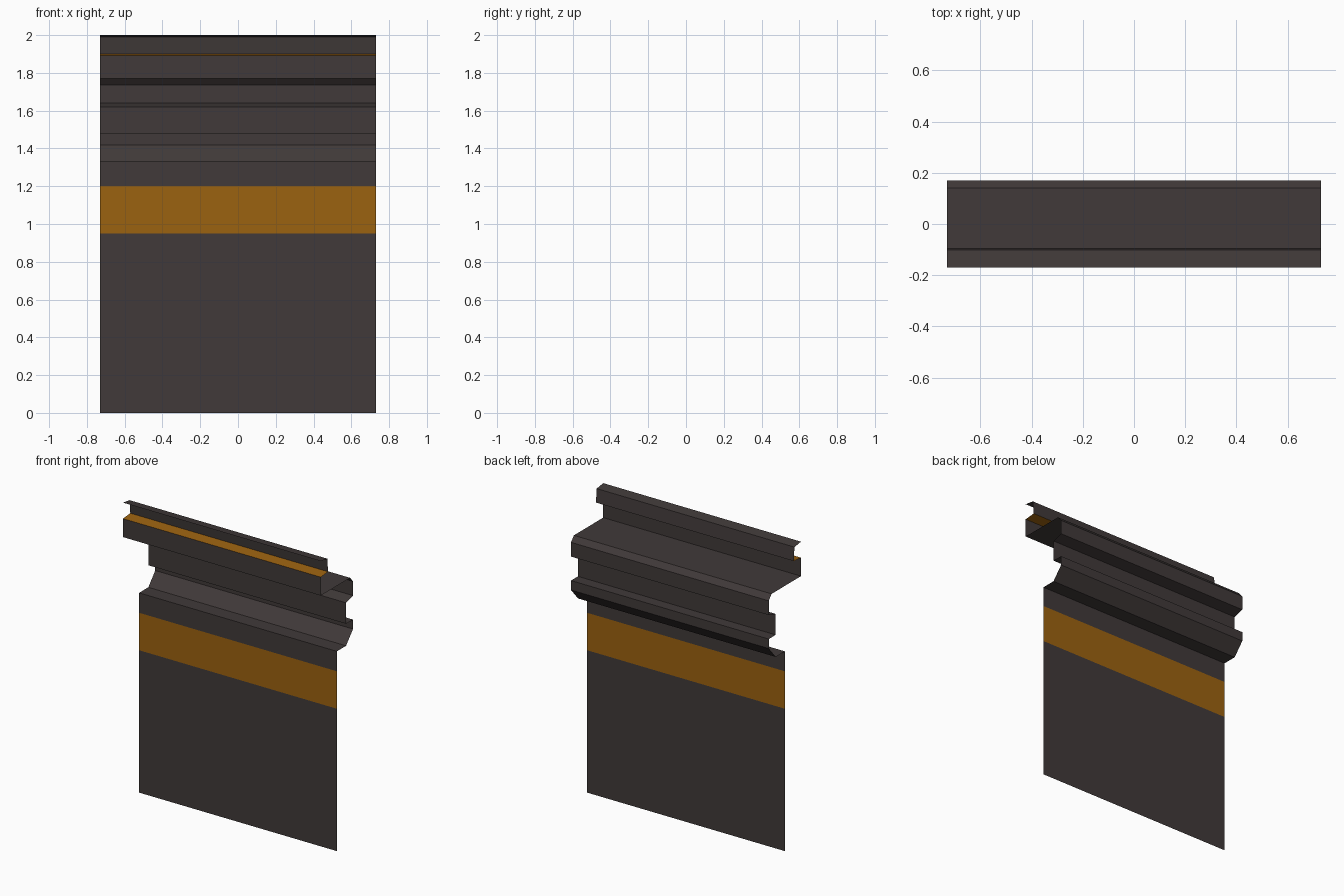
import bpy

if "Cube" in bpy.data.objects:
    bpy.data.objects.remove(bpy.data.objects["Cube"])

HALF_WIDTH = 0.73


def material(name, colour):
    m = bpy.data.materials.new(name)
    m.diffuse_color = (*colour, 1.0)
    m.use_nodes = True
    m.node_tree.nodes["Principled BSDF"].inputs["Base Color"].default_value = m.diffuse_color
    return m


GREY = material("dark_grey", (0.052, 0.042, 0.041))
AMBER = material("amber", (0.33, 0.122, 0.005))


def sheet(name, profile, mat):
    """Extrude an open (y, z) profile across the full width as a thin sheet."""
    verts = [(x, y, z) for y, z in profile for x in (-HALF_WIDTH, HALF_WIDTH)]
    faces = [(2 * i, 2 * i + 1, 2 * i + 3, 2 * i + 2)
             for i in range(len(profile) - 1)]
    mesh = bpy.data.meshes.new(name)
    mesh.from_pydata(verts, [], faces)
    mesh.materials.append(mat)
    obj = bpy.data.objects.new(name, mesh)
    bpy.context.collection.objects.link(obj)
    return obj


# Flat wall with its painted band
sheet("lower_wall", [(0, 0), (0, 0.95)], GREY)
sheet("wall_band", [(0, 0.95), (0, 1.20)], AMBER)

# Folded moulding, from the top of the wall to the front lip
sheet("moulding", [
    (0, 1.20), (0, 1.333), (0.097, 1.333), (0.17, 1.417), (0.17, 1.48),
    (0.097, 1.48), (0.097, 1.62), (0.17, 1.64), (0.17, 1.735),
    (0.14, 1.77), (-0.17, 1.77), (-0.17, 1.893),
], GREY)

# Coloured ledge behind the front lip
sheet("ledge", [(-0.17, 1.893), (-0.093, 1.90)], AMBER)

# Upright and forward flange at the top
sheet("top_rail", [(-0.093, 1.90), (-0.101, 1.99), (-0.17, 2.0)], GREY)
